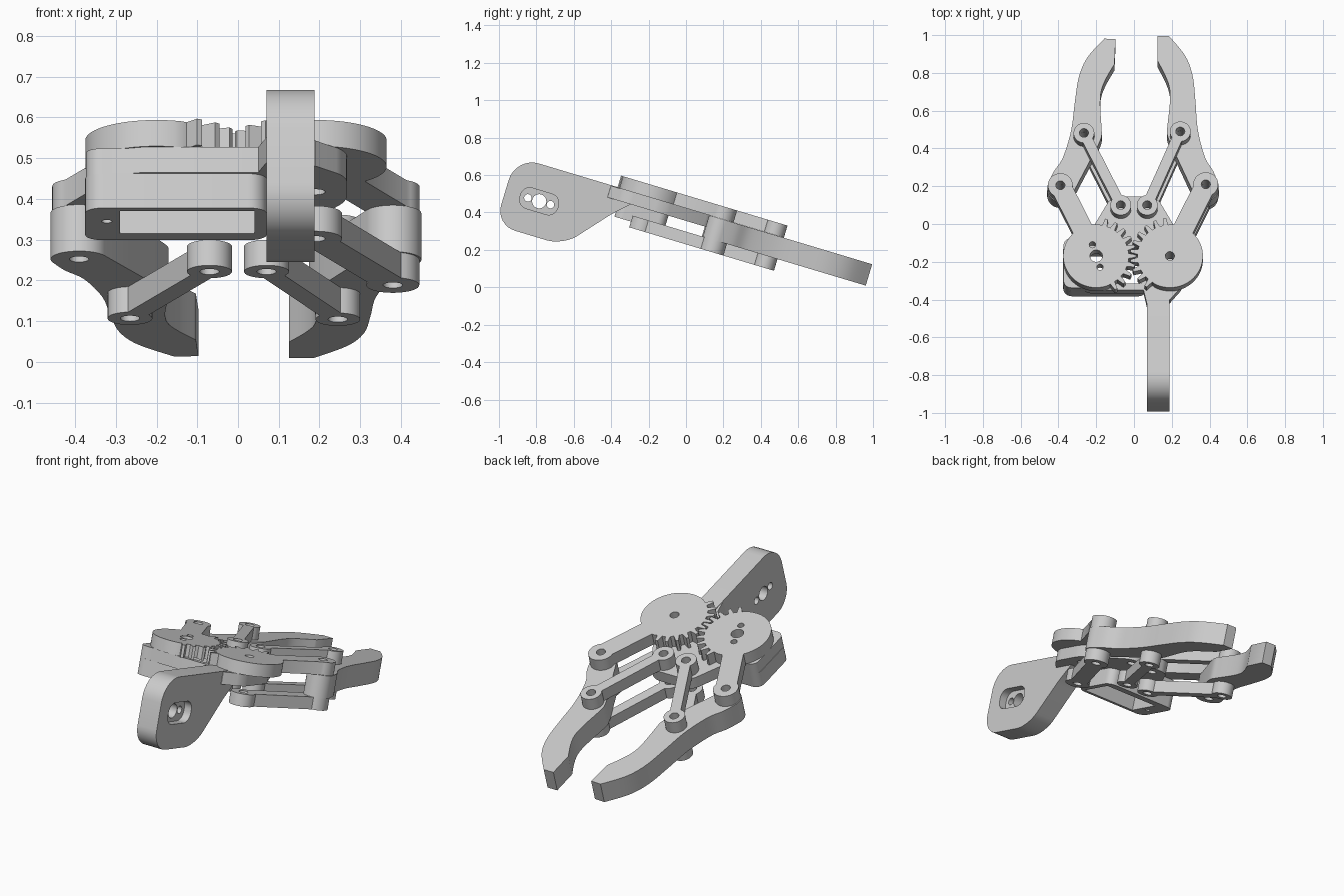
import bpy, bmesh
from math import sin, cos, pi, asin, atan2, radians, tau
from mathutils import Matrix, Vector

cube = bpy.data.objects.get("Cube")
if cube:
    bpy.data.objects.remove(cube, do_unlink=True)

grey = bpy.data.materials.new("light_grey")
grey.use_nodes = True
grey.diffuse_color = (0.6, 0.6, 0.6, 1)
grey.node_tree.nodes["Principled BSDF"].inputs["Base Color"].default_value = (0.6, 0.6, 0.6, 1)

# The whole gripper leans forward about x
TILT = Matrix.Rotation(radians(-16.7), 4, 'X')
# Maps a profile drawn in (x, y) to the side plane (y, z), extruded along x
SIDE = Matrix(((0, 0, 1, 0), (1, 0, 0, 0), (0, 1, 0, 0), (0, 0, 0, 1)))

# Layer heights, measured square to the tilted frame
TOP = (0.405, 0.472)
PLATE = (0.34, 0.405)
JAW = (0.285, 0.404)
LOW = (0.22, 0.285)
HOLE = 0.024


def arc(c, r, a0, a1, n=24):
    return [(c[0] + r * cos(a0 + (a1 - a0) * i / n),
             c[1] + r * sin(a0 + (a1 - a0) * i / n)) for i in range(n + 1)]


def circle(c, r=HOLE):
    return arc(c, r, 0, tau, 28)[:-1]


def rounded(corners):
    """Polygon with a fillet size as the optional third value of each corner."""
    out = []
    for i, c in enumerate(corners):
        p = Vector(c[:2])
        r = c[2] if len(c) > 2 else 0
        if not r:
            out.append(tuple(p))
            continue
        a = p + (Vector(corners[i - 1][:2]) - p).normalized() * r
        b = p + (Vector(corners[(i + 1) % len(corners)][:2]) - p).normalized() * r
        for k in range(9):
            t = k / 8
            # weighted curve, close to a circular fillet
            w0, w1, w2 = (1 - t) ** 2, 1.41 * t * (1 - t), t * t
            out.append(tuple((a * w0 + p * w1 + b * w2) / (w0 + w1 + w2)))
    return out


def smooth(pts, n=6):
    """Smooth curve through the points."""
    v = [Vector(p) for p in pts]
    v = [v[0]] + v + [v[-1]]
    out = []
    for a, b, c, d in zip(v, v[1:], v[2:], v[3:]):
        for k in range(n):
            t = k / n
            q = b * 2 + (c - a) * t + (a * 2 - b * 5 + c * 4 - d) * t ** 2 + (b * 3 - a - c * 3 + d) * t ** 3
            out.append(tuple(q / 2))
    return out + [tuple(v[-1])]


def bar(a, b, ra, rb, h, teeth=()):
    """Outline of two round ends joined by a straight bar of half width h."""
    th = atan2(b[1] - a[1], b[0] - a[0])
    fa, fb = asin(h / ra), asin(h / rb)
    pitch = tau / 24
    rim = [(th + fa + (tau - 2 * fa) * i / 60, ra) for i in range(61)]
    cogs = [th + (t - th) % tau for t in teeth]
    if cogs:
        lo, hi = min(cogs) - pitch / 2, max(cogs) + pitch / 2
        rim = [p for p in rim if not lo < p[0] < hi]
        for c in cogs:
            rim += [(c + k * pitch, ra + e) for k, e in
                    ((-0.3, -0.003), (-0.13, 0.036), (0.13, 0.036), (0.3, -0.003))]
        rim.sort()
    first = [(a[0] + r * cos(t), a[1] + r * sin(t)) for t, r in rim]
    return first + arc(b, rb, th + pi + fb, th + 3 * pi - fb)


def prism(name, outline, span, holes=(), frame=Matrix()):
    """Extruded flat part with through holes."""
    cu = bpy.data.curves.new(name, 'CURVE')
    cu.dimensions, cu.fill_mode = '2D', 'BOTH'
    cu.extrude = (span[1] - span[0]) / 2
    for loop in [outline, *holes]:
        s = cu.splines.new('POLY')
        s.points.add(len(loop) - 1)
        for p, q in zip(s.points, loop):
            p.co = (q[0], q[1], 0, 1)
        s.use_cyclic_u = True
    tmp = bpy.data.objects.new(name + "_profile", cu)
    bpy.context.collection.objects.link(tmp)
    bpy.context.view_layer.update()
    me = bpy.data.meshes.new_from_object(tmp.evaluated_get(bpy.context.evaluated_depsgraph_get()))
    bpy.data.objects.remove(tmp, do_unlink=True)
    bm = bmesh.new()
    bm.from_mesh(me)
    bmesh.ops.remove_doubles(bm, verts=bm.verts, dist=1e-5)
    bm.transform(TILT @ frame @ Matrix.Translation((0, 0, sum(span) / 2)))
    bmesh.ops.recalc_face_normals(bm, faces=bm.faces)
    bm.to_mesh(me)
    bm.free()
    me.name = name
    me.materials.clear()
    me.materials.append(grey)
    ob = bpy.data.objects.new(name, me)
    bpy.context.collection.objects.link(ob)
    bpy.ops.object.select_all(action='DESELECT')
    ob.select_set(True)
    bpy.context.view_layer.objects.active = ob
    bpy.ops.object.shade_smooth_by_angle(angle=radians(30))
    return ob


# Pivot points
gear_l, gear_r = (0.19, -0.318), (-0.2, -0.318)
outer_l, outer_r = (0.38, 0.078), (-0.39, 0.073)
inner_l, inner_r = (0.245, 0.37), (-0.265, 0.362)
base_l, base_r = (0.07, -0.037), (-0.07, -0.037)

# Gears with their drive arms
step = tau / 24
horn = [circle(gear_r, 0.033), circle((gear_r[0] - 0.02, gear_r[1] + 0.062), 0.017),
        circle((gear_r[0] + 0.02, gear_r[1] - 0.062), 0.017)]
prism("right_gear_arm", bar(gear_r, outer_r, 0.175, 0.066, 0.055, [k * step for k in range(-4, 6)]),
      TOP, horn + [circle(outer_r)])
prism("left_gear_arm", bar(gear_l, outer_l, 0.175, 0.066, 0.055, [pi + (k + 0.5) * step for k in range(-6, 4)]),
      TOP, [circle(gear_l), circle(outer_l)])
prism("left_lower_arm", bar(gear_l, outer_l, 0.065, 0.065, 0.045), LOW, [circle(gear_l), circle(outer_l)])

# Parallel links, above and below the jaws
for side, a, b in (("left", base_l, inner_l), ("right", base_r, inner_r)):
    for level, span in (("upper", TOP), ("lower", LOW)):
        prism(f"{side}_{level}_link", bar(a, b, 0.055, 0.055, 0.028), span, [circle(a), circle(b)])

# Curved jaws
back = smooth([(0.448, 0.096), (0.42, 0.17), (0.375, 0.25), (0.338, 0.40), (0.325, 0.56),
               (0.31, 0.70), (0.27, 0.81), (0.185, 0.918)])
grip = smooth([(0.125, 0.78), (0.165, 0.70), (0.188, 0.63), (0.19, 0.55), (0.178, 0.43), (0.175, 0.38), (0.19, 0.33)])
jaw = arc(outer_l, 0.07, radians(205), radians(375))[:-1] + back + [(0.125, 0.918)] + grip
prism("left_jaw", jaw, JAW, [circle(outer_l), circle(inner_l)])
turn = Matrix.Rotation(radians(2.6), 2)
mirrored = []
for x, y in jaw:
    q = turn @ Vector((x - outer_l[0], y - outer_l[1]))
    mirrored.append((outer_r[0] - q.x, outer_r[1] + q.y))
prism("right_jaw", mirrored, JAW, [circle(outer_r), circle(inner_r)])

# Base plate and the open motor box beneath it
motor = [(-0.29, -0.45), (0.04, -0.45), (0.04, -0.255), (-0.29, -0.255)]
screw = circle((-0.322, -0.36), 0.013)
prism("base_plate", rounded([
    (0.12, 0.03, 0.04), (0.2, -0.11), (0.267, -0.24, 0.04), (0.267, -0.45, 0.04), (0.19, -0.54),
    (0.07, -0.57), (0.05, -0.486), (-0.23, -0.486), (-0.27, -0.474), (-0.373, -0.474, 0.04),
    (-0.373, -0.2, 0.04), (-0.25, -0.2), (-0.2, -0.11), (-0.12, 0.03, 0.04)]),
    PLATE, [motor, screw, circle(gear_l), circle(base_l), circle(base_r)])
prism("motor_box", rounded([(-0.375, -0.475, 0.045), (0.07, -0.475, 0.045), (0.07, -0.2, 0.045), (-0.375, -0.2, 0.045)]),
      (0.252, 0.34), [motor, screw])

# Mounting arm, with a slot sunk into its left face over three holes
arm = rounded([(-1.073, 0.408, 0.13), (-1.073, 0.027, 0.11), (-0.695, 0.027, 0.09),
               (-0.49, 0.265, 0.03), (-0.41, 0.34), (-0.41, 0.408)])
hub = (-0.884, 0.215)
mount = [circle(hub, 0.038)] + [circle((hub[0] + d, hub[1]), 0.02) for d in (-0.063, 0.063)]
slot = rounded([(hub[0] + sx * 0.105, hub[1] + sy * 0.057, 0.05)
                for sx, sy in ((-1, -1), (1, -1), (1, 1), (-1, 1))])
prism("mounting_arm_inner", arm, (0.07, 0.145), mount, SIDE)
prism("mounting_arm_outer", arm, (0.145, 0.188), [slot], SIDE)
